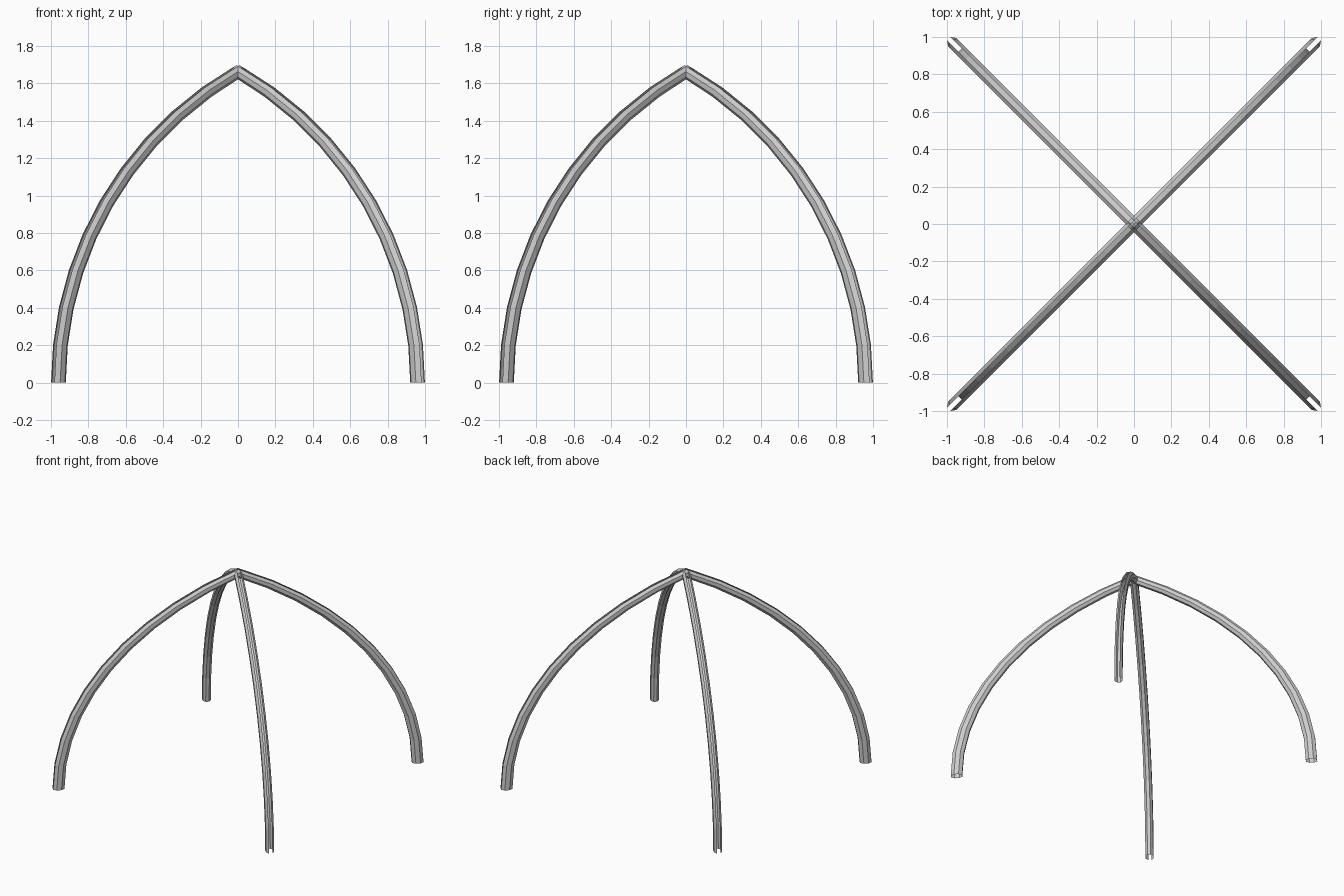
import bpy, bmesh, math

if "Cube" in bpy.data.objects:
    bpy.data.objects.remove(bpy.data.objects["Cube"])

C = 0.96            # half span = arc centre offset (equilateral pointed arch)
R = 2 * C           # arc radius of the rib centre line
HALF = 0.0304       # octagon tube: centre to flat
SEGS = 10           # segments along each rib
S2 = math.sqrt(2)

# octagonal cross-section (radial, sideways), left open on the outer flat
rad = HALF / math.cos(math.pi / 8)
profile = [(rad * math.cos(math.radians(22.5 + 45 * i)),
            rad * math.sin(math.radians(22.5 + 45 * i))) for i in range(8)]


def make_rib(name, turn):
    """Hollow slotted rib, stretched along the diagonal of the square plan."""
    bm = bmesh.new()
    rings = []
    for k in range(SEGS + 1):
        ring = []
        for n, t in profile:
            r = R + n
            # the last ring is mitred on the vertical axis
            a = math.acos(C / r) if k == SEGS else math.radians(60) * k / SEGS
            u = (r * math.cos(a) - C) * S2
            ca, sa = math.cos(turn), math.sin(turn)
            ring.append(bm.verts.new((u * ca - t * sa, u * sa + t * ca, r * math.sin(a))))
        rings.append(ring)
    for lo, hi in zip(rings, rings[1:]):
        for i in range(7):
            bm.faces.new((lo[i], lo[i + 1], hi[i + 1], hi[i]))
    me = bpy.data.meshes.new(name)
    bm.to_mesh(me)
    bm.free()
    ob = bpy.data.objects.new(name, me)
    bpy.context.collection.objects.link(ob)


# four ribs meeting at the crown
for i, name in enumerate(("back_right_rib", "back_left_rib", "front_left_rib", "front_right_rib")):
    make_rib(name, math.pi / 4 + i * math.pi / 2)
